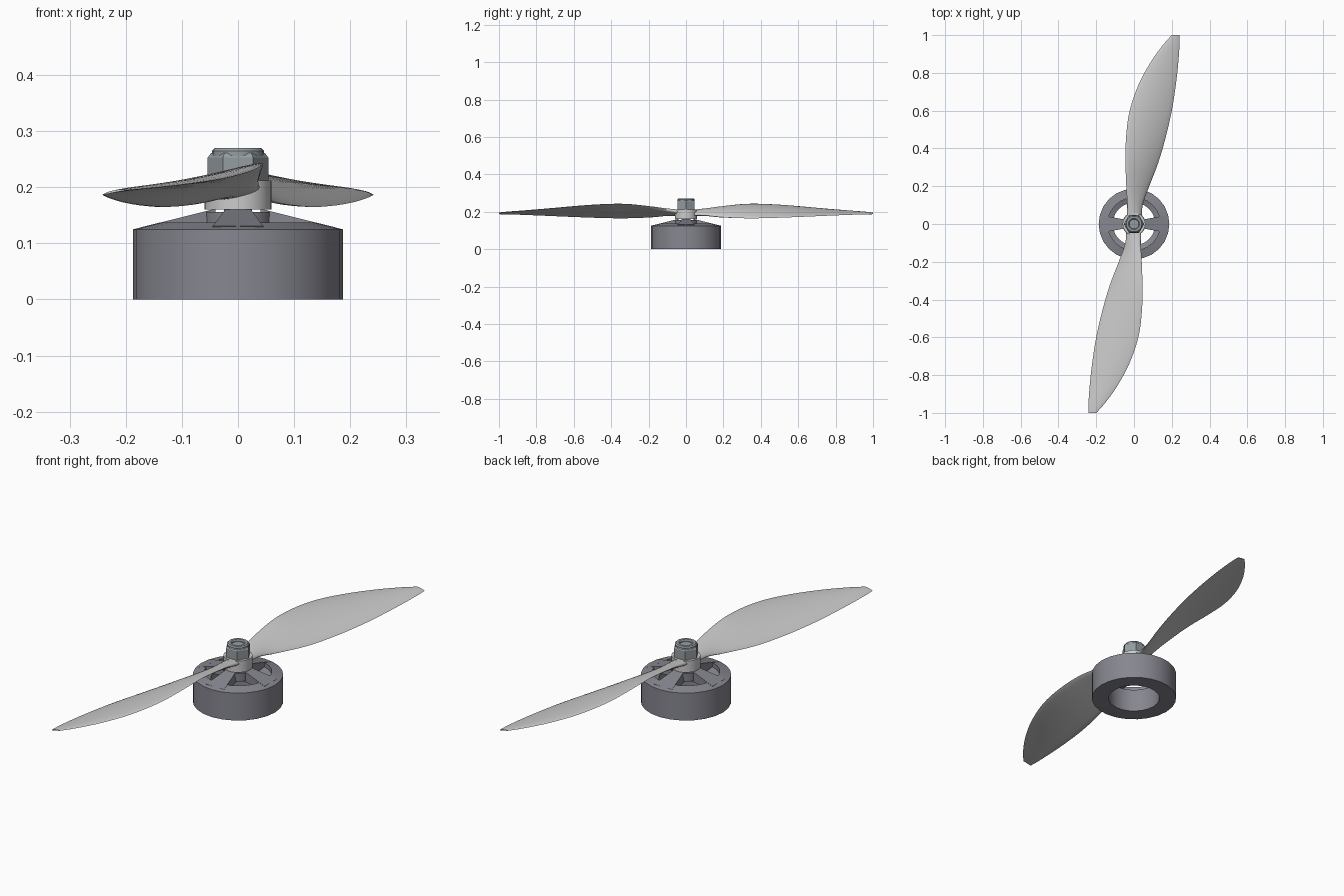
import bpy, bmesh
from math import sin, cos, pi, radians

if "Cube" in bpy.data.objects:
    bpy.data.objects.remove(bpy.data.objects["Cube"])


def material(name, rgb):
    m = bpy.data.materials.new(name)
    m.diffuse_color = (*rgb, 1)
    m.use_nodes = True
    m.node_tree.nodes["Principled BSDF"].inputs["Base Color"].default_value = m.diffuse_color
    return m


bell_grey = material("bell_grey", (0.24, 0.24, 0.28))
nut_grey = material("nut_grey", (0.30, 0.34, 0.36))


def finish(bm, name, mat=None, angle=35):
    bmesh.ops.recalc_face_normals(bm, faces=bm.faces)
    me = bpy.data.meshes.new(name)
    bm.to_mesh(me)
    bm.free()
    ob = bpy.data.objects.new(name, me)
    bpy.context.collection.objects.link(ob)
    if mat:
        me.materials.append(mat)
    bpy.ops.object.select_all(action='DESELECT')
    ob.select_set(True)
    bpy.context.view_layer.objects.active = ob
    bpy.ops.object.shade_smooth_by_angle(angle=radians(angle))
    return ob


def loft(bm, rings, closed=False):
    """Skin a list of vertex rings; cap the ends unless closed on itself."""
    rows = [[bm.verts.new(p) for p in r] for r in rings]
    n = len(rows[0])
    pairs = list(zip(rows, rows[1:])) + ([(rows[-1], rows[0])] if closed else [])
    for a, b in pairs:
        for i in range(n):
            j = (i + 1) % n
            bm.faces.new((a[i], a[j], b[j], b[i]))
    if not closed:
        bm.faces.new(rows[0])
        bm.faces.new(rows[-1])


def lathe(name, profile, sides, closed=False, mat=None, angle=35):
    bm = bmesh.new()
    loft(bm, [[(r * cos(2 * pi * i / sides), r * sin(2 * pi * i / sides), z)
               for i in range(sides)] for r, z in profile], closed)
    return finish(bm, name, mat, angle)


# Motor bell: thick ring with a sloped top rim
lathe("motor_bell", [(0.113, 0), (0.187, 0), (0.187, 0.125), (0.14, 0.137),
                     (0.14, 0.118), (0.113, 0.108)], 24, True, bell_grey, 30)
lathe("bell_hub", [(0.06, 0.118), (0.062, 0.156)], 24, mat=bell_grey)

# Four sloped spokes that widen towards the rim
for k in range(4):
    a = k * pi / 2
    bm = bmesh.new()
    for r, w in ((0.04, 0.022), (0.165, 0.045)):
        top = 0.125 + (0.187 - r) * 0.25
        for s in (-w, w):
            for z in (0.112, top):
                bm.verts.new((r * cos(a) - s * sin(a), r * sin(a) + s * cos(a), z))
    bmesh.ops.convex_hull(bm, input=bm.verts)
    finish(bm, f"bell_spoke_{k + 1}", bell_grey, 20)

# Shaft, propeller hub and lock nut
lathe("shaft", [(0.025, 0.12), (0.025, 0.262)], 16, mat=nut_grey)
lathe("propeller_hub", [(0.06, 0.16), (0.06, 0.212)], 32)
lathe("hex_nut", [(0.054, 0.208), (0.054, 0.253), (0.048, 0.261)], 6, mat=nut_grey, angle=15)
lathe("nut_collar", [(0.025, 0.255), (0.046, 0.255), (0.046, 0.265), (0.041, 0.27),
                     (0.03, 0.27), (0.025, 0.265)], 24, True, nut_grey)

# Blade stations: y, left x, right x, left z, right z, thickness
STATIONS = [
    (0.02, -0.040, 0.040, 0.196, 0.186, 0.030),
    (0.10, -0.036, 0.046, 0.210, 0.182, 0.028),
    (0.18, -0.040, 0.073, 0.225, 0.172, 0.022),
    (0.32, -0.045, 0.127, 0.241, 0.165, 0.016),
    (0.46, -0.042, 0.168, 0.239, 0.167, 0.013),
    (0.60, -0.023, 0.200, 0.229, 0.172, 0.011),
    (0.74, 0.025, 0.222, 0.216, 0.178, 0.009),
    (0.86, 0.090, 0.235, 0.206, 0.183, 0.007),
    (0.95, 0.155, 0.241, 0.199, 0.186, 0.006),
    (1.00, 0.200, 0.241, 0.195, 0.187, 0.004),
]


def smooth_rows(rows, steps):
    """Catmull-Rom interpolation between stations."""
    out = []
    for i in range(len(rows) - 1):
        p0, p1, p2 = rows[max(i - 1, 0)], rows[i], rows[i + 1]
        p3 = rows[min(i + 2, len(rows) - 1)]
        for s in range(steps):
            t = s / steps
            out.append([0.5 * (2 * b + (c - a) * t + (2 * a - 5 * b + 4 * c - d) * t * t
                               + (3 * b - a - 3 * c + d) * t ** 3)
                        for a, b, c, d in zip(p0, p1, p2, p3)])
    return out + [list(rows[-1])]


def section(y, xl, xr, zl, zr, th, sign):
    """Thin cambered aerofoil across the blade."""
    n, pts = 10, []
    camber = 0.04 * (xr - xl)
    for side in (1, -1):
        for i in range(n):
            t = 0.5 - 0.5 * cos(pi * i / n)
            if side < 0:
                t = 1 - t
            bow = 4 * t * (1 - t)
            z = zl + (zr - zl) * t + camber * bow + side * th / 2 * bow ** 0.5
            pts.append((sign * (xl + (xr - xl) * t), sign * y, z))
    return pts


# Two twisted blades, half a turn apart
for name, sign in (("rear_blade", 1), ("front_blade", -1)):
    bm = bmesh.new()
    loft(bm, [section(*row, sign) for row in smooth_rows(STATIONS, 4)])
    finish(bm, name, angle=50)
